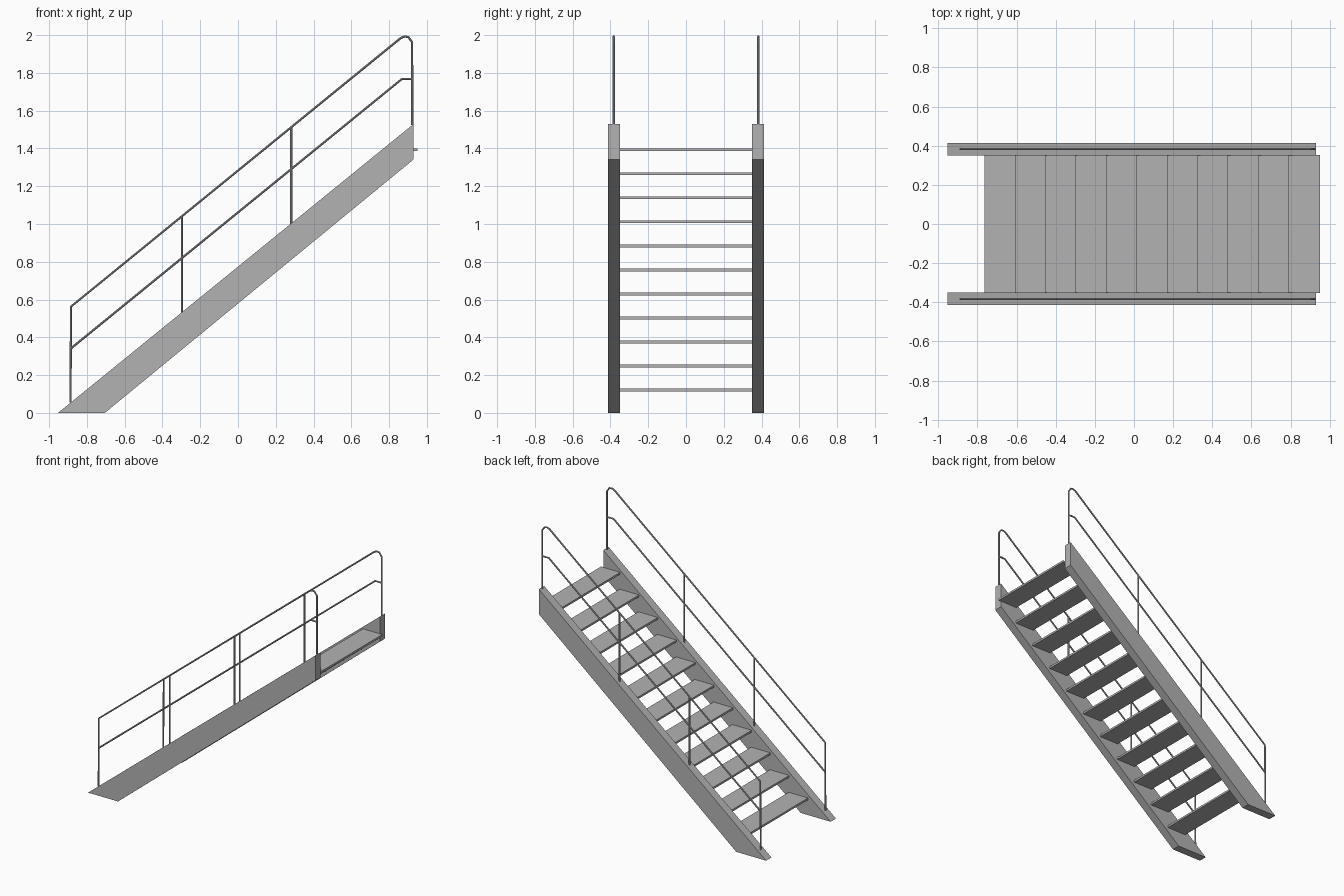
import bpy
import bmesh
from mathutils import Vector

cube = bpy.data.objects.get("Cube")
if cube:
    bpy.data.objects.remove(cube, do_unlink=True)

STEPS = 11
SIDES = (("right", -1), ("left", 1))
RAIL_Y = 0.383
RAIL_RADIUS = 0.006

steel = bpy.data.materials.new("grey_steel")
steel.use_nodes = True
steel.diffuse_color = (0.45, 0.45, 0.45, 1)
steel.node_tree.nodes["Principled BSDF"].inputs["Base Color"].default_value = steel.diffuse_color


def add_object(name, data):
    obj = bpy.data.objects.new(name, data)
    bpy.context.collection.objects.link(obj)
    data.materials.append(steel)
    return obj


def extruded(name, profile, y0, y1):
    """Solid made from an x-z profile swept from y0 to y1."""
    bm = bmesh.new()
    face = bm.faces.new([bm.verts.new((x, y0, z)) for x, z in profile])
    moved = bmesh.ops.extrude_face_region(bm, geom=[face])["geom"]
    verts = [v for v in moved if isinstance(v, bmesh.types.BMVert)]
    bmesh.ops.translate(bm, verts=verts, vec=Vector((0, y1 - y0, 0)))
    bmesh.ops.recalc_face_normals(bm, faces=bm.faces)
    mesh = bpy.data.meshes.new(name)
    bm.to_mesh(mesh)
    bm.free()
    return add_object(name, mesh)


def tube(name, path, y):
    """Round bar following an x-z path."""
    curve = bpy.data.curves.new(name, "CURVE")
    curve.dimensions = "3D"
    curve.bevel_depth = RAIL_RADIUS
    curve.bevel_resolution = 2
    curve.use_fill_caps = True
    spline = curve.splines.new("POLY")
    spline.points.add(len(path) - 1)
    for point, (x, z) in zip(spline.points, path):
        point.co = (x, y, z, 1)
    obj = add_object(name, curve)
    bpy.ops.object.select_all(action="DESELECT")
    obj.select_set(True)
    bpy.context.view_layer.objects.active = obj
    bpy.ops.object.convert(target="MESH")
    bpy.ops.object.shade_smooth_by_angle()


# Treads
for i in range(STEPS):
    x, z = -0.765 + 0.1555 * i, 0.113 + 0.1273 * i
    extruded(f"tread_{i + 1}",
             [(x, z), (x + 0.16, z), (x + 0.16, z + 0.015), (x, z + 0.015)],
             -0.352, 0.352)

# Stringers and handrails, one set per side
stringer = [(-0.953, 0), (-0.705, 0), (0.93, 1.342), (0.93, 1.53)]
top_rail = [(-0.887, 0.055), (-0.884, 0.563), (0.862, 1.985), (0.882, 1.993),
            (0.902, 1.99), (0.922, 1.962), (0.922, 1.525)]
mid_rail = [(-0.884, 0.342), (0.868, 1.768), (0.922, 1.768)]
posts = {"lower": [(-0.297, 0.53), (-0.297, 1.038)],
         "upper": [(0.282, 1.0), (0.282, 1.512)]}

for side, s in SIDES:
    extruded(f"{side}_stringer", stringer, s * 0.35, s * 0.413)
    tube(f"{side}_handrail", top_rail, s * RAIL_Y)
    tube(f"{side}_middle_rail", mid_rail, s * RAIL_Y)
    for level, path in posts.items():
        tube(f"{side}_{level}_post", path, s * RAIL_Y)
